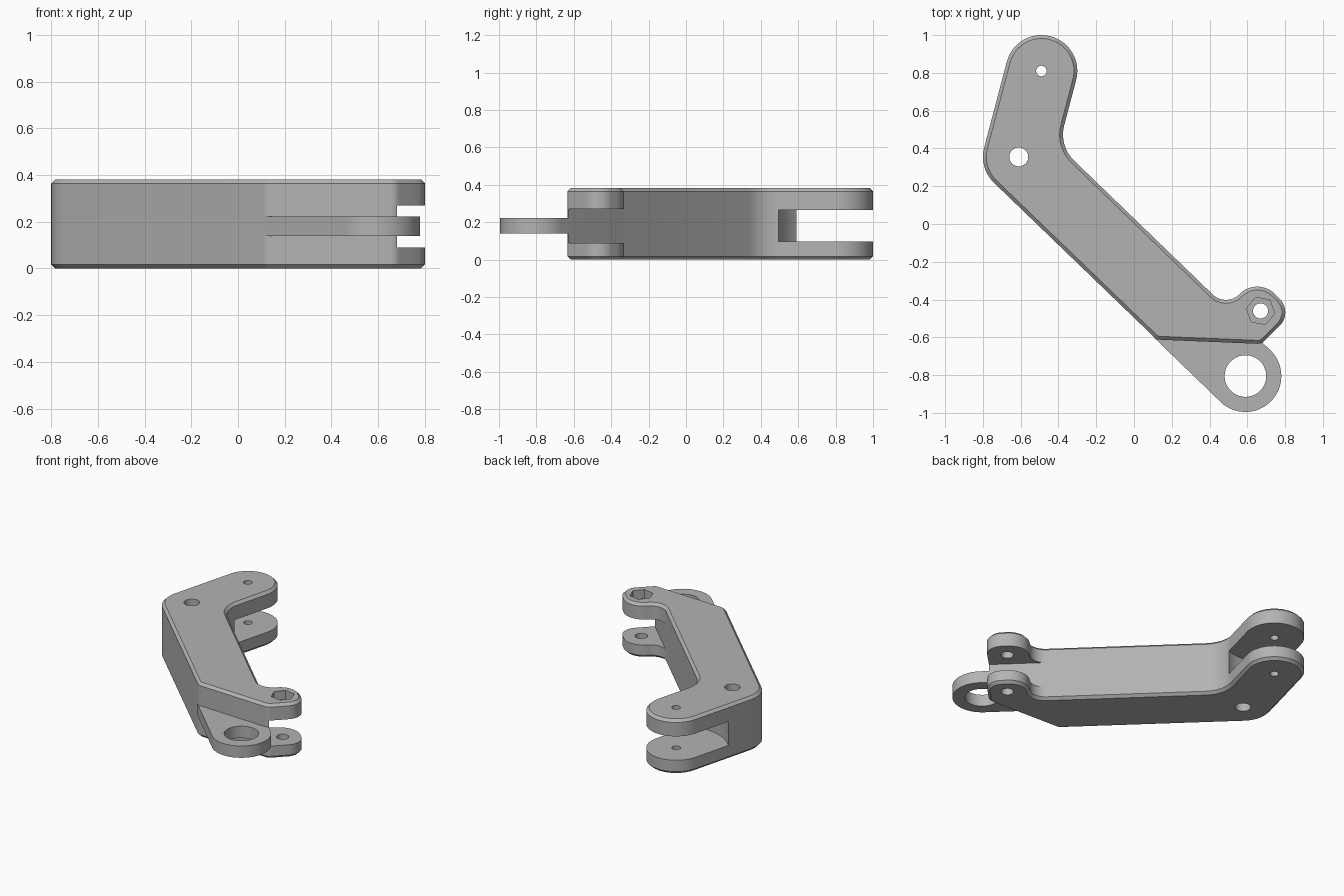
import bpy, bmesh, math
from mathutils import Vector as V

if "Cube" in bpy.data.objects:
    bpy.data.objects.remove(bpy.data.objects["Cube"])

grey = bpy.data.materials.new("grey metal")
grey.diffuse_color = (0.45, 0.45, 0.45, 1)
grey.use_nodes = True
grey.node_tree.nodes["Principled BSDF"].inputs["Base Color"].default_value = grey.diffuse_color


def prism(name, pts, z0, z1, chamfer=0):
    """Extrude a counter-clockwise outline, optionally chamfering both rims."""
    bm = bmesh.new()
    base = bm.faces.new([bm.verts.new((p.x, p.y, z0)) for p in pts])
    top = bmesh.ops.extrude_face_region(bm, geom=[base], use_keep_orig=True)["geom"]
    for v in top:
        if isinstance(v, bmesh.types.BMVert):
            v.co.z = z1
    bmesh.ops.recalc_face_normals(bm, faces=bm.faces)
    if chamfer:
        rims = [e for e in bm.edges if abs(e.verts[0].co.z - e.verts[1].co.z) < 1e-6]
        bmesh.ops.bevel(bm, geom=rims, offset=chamfer, segments=1, affect='EDGES')
    me = bpy.data.meshes.new(name)
    bm.to_mesh(me)
    bm.free()
    ob = bpy.data.objects.new(name, me)
    bpy.context.collection.objects.link(ob)
    me.materials.append(grey)
    return ob


def circle(c, r, n=48, a0=0.0):
    return [c + V((math.cos(a0 + math.tau * i / n), math.sin(a0 + math.tau * i / n))) * r
            for i in range(n)]


def rounded(corners):
    """Polygon of (point, radius) corners with each corner filleted."""
    out = []
    for i, (p, r) in enumerate(corners):
        a = (corners[i - 1][0] - p).normalized()
        b = (corners[(i + 1) % len(corners)][0] - p).normalized()
        half = math.acos(max(-1, min(1, a.dot(b)))) / 2
        t = r / math.tan(half)
        c = p + (a + b).normalized() * (r / math.sin(half))
        s, e = p + a * t - c, p + b * t - c
        sweep = (math.atan2(e.y, e.x) - math.atan2(s.y, s.x) + math.pi) % math.tau - math.pi
        n = max(4, int(abs(sweep) / 0.13))
        for k in range(n + 1):
            w = sweep * k / n
            q = c + V((s.x * math.cos(w) - s.y * math.sin(w),
                       s.x * math.sin(w) + s.y * math.cos(w)))
            if not out or (q - out[-1]).length > 0.003:
                out.append(q)
    if (out[0] - out[-1]).length < 0.003:
        out.pop()
    return out


def cut(ob, cutter):
    m = ob.modifiers.new("cut", 'BOOLEAN')
    m.operation, m.solver, m.object = 'DIFFERENCE', 'EXACT', cutter
    bpy.context.view_layer.objects.active = ob
    bpy.ops.object.modifier_apply(modifier=m.name)
    bpy.data.objects.remove(cutter)


# Pivot centres and the directions of the two limbs
elbow, fork, ring, bolt = V((-.61, .355)), V((-.49, .81)), V((.59, -.805)), V((.67, -.46))
R = 0.19
d = (ring - elbow).normalized()
n = V((-d.y, d.x))
u = (fork - elbow).normalized()
w = V((u.y, -u.x))

# Bent arm body with chamfered rims
inner = V((-.398, .414))
outline = rounded([
    (V((.12, -.612)), .05), (V((.675, -.635)), .05),
    (V((.8425, -.4675)), .10), (V((.6525, -.2775)), .13),
    (V((.488, -.442)), .10), (inner, .19),
    (fork + (w + u) * R, R * .995), (fork + (u - w) * R, R * .995),
    (elbow * 2 - inner, R)])
arm = prism("arm_body", outline, 0, 0.382, 0.018)

# Round-bottomed slot of the upper fork
cut(arm, prism("fork_slot", circle(fork, .335, 96), .098, .266))
# Straight slot of the bolt lugs, flush with the arm's long side
side = elbow + n * (R + .001)
cut(arm, prism("lug_slot", [side + d * 1.15, side + d * 2.1,
                            side + d * 2.1 + n * .6, side + d * 1.15 + n * .6], .09, .27))
# Through holes and hexagonal nut recess
for c, r in ((elbow, .05), (fork, .028), (bolt, .04)):
    cut(arm, prism("hole", circle(c, r), -.1, .5))
cut(arm, prism("nut_recess", circle(bolt, .076, 6, math.radians(-10)), .32, .5))

# Thin tongue ending in a ring
a0 = math.atan2(-n.y, -n.x)
arc = [ring + V((math.cos(a0 + math.pi * i / 32), math.sin(a0 + math.pi * i / 32))) * R
       for i in range(33)]
tongue = prism("ring_tongue", [elbow - n * R + d * 1.18] + arc + [elbow + n * R + d * 1.5],
               .14, .223)
cut(tongue, prism("ring_hole", circle(ring, .11, 64), 0, .4))

for ob in (arm, tongue):
    bpy.ops.object.select_all(action='DESELECT')
    ob.select_set(True)
    bpy.context.view_layer.objects.active = ob
    bpy.ops.object.shade_smooth_by_angle(angle=math.radians(25))
